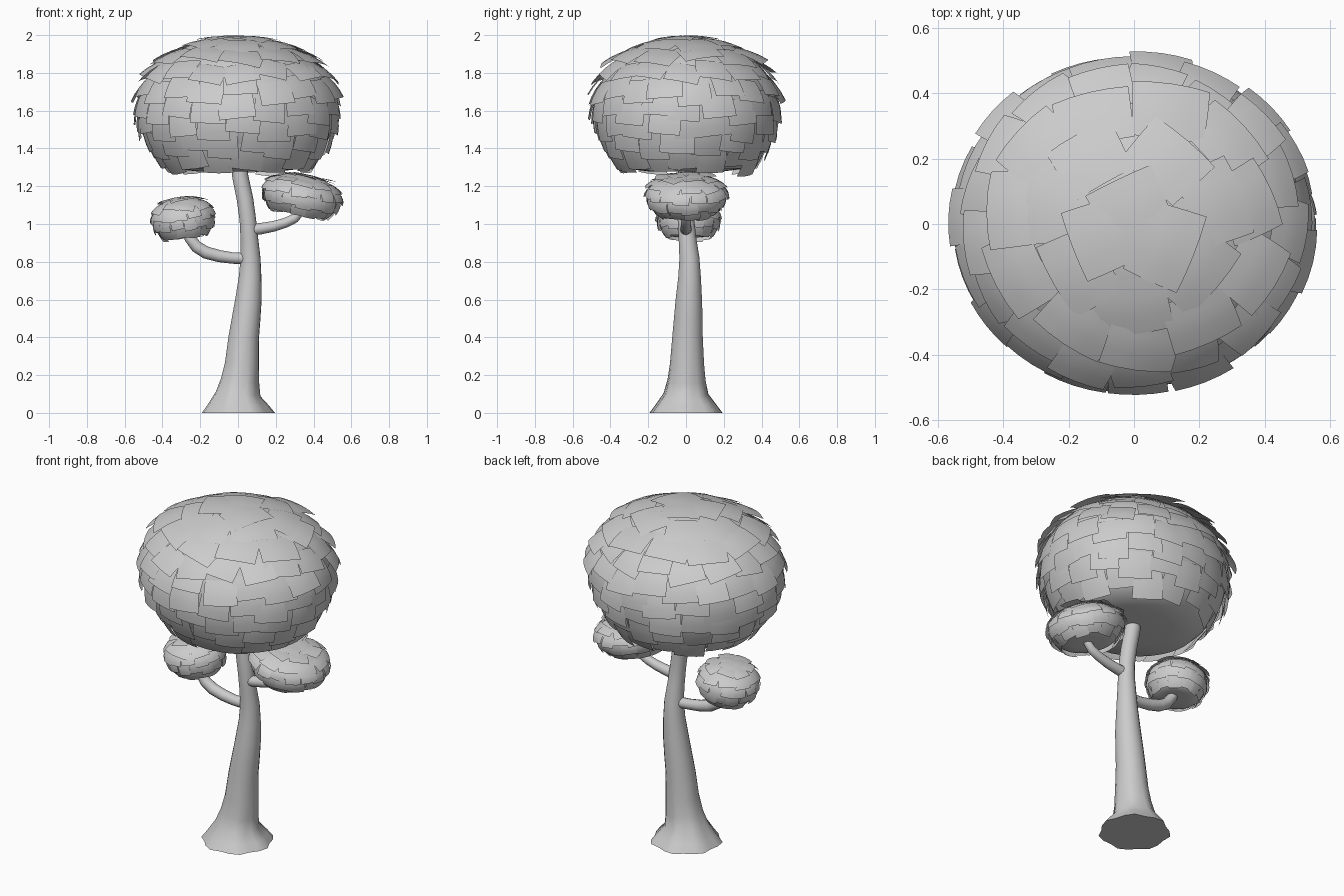
import bpy, bmesh, math, random
from mathutils import Vector, Matrix

if "Cube" in bpy.data.objects:
    bpy.data.objects.remove(bpy.data.objects["Cube"])

random.seed(4)


def finish(bm, name, angle=50):
    me = bpy.data.meshes.new(name)
    bm.to_mesh(me)
    bm.free()
    ob = bpy.data.objects.new(name, me)
    bpy.context.collection.objects.link(ob)
    bpy.ops.object.select_all(action='DESELECT')
    ob.select_set(True)
    bpy.context.view_layer.objects.active = ob
    bpy.ops.object.shade_smooth_by_angle(angle=math.radians(angle))
    return ob


def tube(name, path, sides, lobes=None):
    """Sweep a ring along (x, y, z, radius) points; lobes = amplitude per ring."""
    bm = bmesh.new()
    pts = [Vector(p[:3]) for p in path]
    rings = []
    for i, p in enumerate(pts):
        t = (pts[min(i + 1, len(pts) - 1)] - pts[max(i - 1, 0)]).normalized()
        if lobes and i == 0:
            t = Vector((0, 0, 1))
        b = Vector((0, 1, 0))
        n = b.cross(t).normalized()
        b = t.cross(n)
        amp = lobes[i] if lobes and i < len(lobes) else 0
        ring = []
        for k in range(sides):
            a = math.tau * k / sides
            r = path[i][3] * (1 + amp * math.cos(7 * a + 0.6))
            ring.append(bm.verts.new(p + n * r * math.cos(a) + b * r * math.sin(a)))
        rings.append(ring)
    for r0, r1 in zip(rings, rings[1:]):
        for k in range(sides):
            j = (k + 1) % sides
            bm.faces.new((r0[k], r0[j], r1[j], r1[k]))
    bm.faces.new(rings[0][::-1])
    bm.faces.new(rings[-1])
    return finish(bm, name)


def canopy(name, centre, radii, cut, tilt, rows, size, lift):
    """Dome core with a shallow underside, covered by rows of overlapping leaf cards."""
    place = Matrix.Translation(centre) @ Matrix.Rotation(math.radians(tilt), 4, 'Y')
    rad = Vector(radii)

    def dome(q):
        """Unit direction to dome surface: broad shoulders, narrower underside."""
        f = 1 + 0.10 * q.z
        return Vector((q.x * rad.x * f, q.y * rad.y * f, q.z * rad.z))

    def ring_at(lat, shrink=1.0, dz=0.0):
        return [bm.verts.new(dome(Vector((shrink * math.cos(lat) * math.cos(math.tau * k / sides),
                                          shrink * math.cos(lat) * math.sin(math.tau * k / sides),
                                          math.sin(lat) + dz)))) for k in range(sides)]

    # core
    bm = bmesh.new()
    sides, steps = 40, 14
    low = math.asin(cut / radii[2])
    rings = [ring_at(low, 0.6, -0.04)]
    rings += [ring_at(low + (math.pi / 2 - low) * i / steps) for i in range(steps)]
    for r0, r1 in zip(rings, rings[1:]):
        for k in range(sides):
            j = (k + 1) % sides
            bm.faces.new((r0[k], r0[j], r1[j], r1[k]))
    bm.faces.new(rings[0][::-1])
    top = bm.verts.new((0, 0, radii[2]))
    for k in range(sides):
        bm.faces.new((rings[-1][k], rings[-1][(k + 1) % sides], top))
    finish(bm, name + "_core").matrix_world = place

    # leaf cards, neighbours alternating high and low in each row
    bm = bmesh.new()
    w0, h0 = size
    for deg in rows:
        lat = math.radians(deg)
        grow = 1.0 if deg < 35 else 1.2
        around = math.tau * (radii[0] + radii[1]) / 2 * math.cos(lat)
        count = max(3, round(around / (w0 * grow * 0.88)))
        start = random.random() * math.tau
        for k in range(count):
            a = start + math.tau * (k + random.uniform(-0.1, 0.1)) / count
            la = lat + random.uniform(0.01, 0.06) * (1 if k % 2 else -1)
            c = Vector((rad.x * math.cos(a) * math.cos(la),
                        rad.y * math.sin(a) * math.cos(la), rad.z * math.sin(la)))
            n = Vector((c.x / rad.x ** 2, c.y / rad.y ** 2, c.z / rad.z ** 2)).normalized()
            u = Vector((-math.sin(a), math.cos(a), 0))
            v = n.cross(u).normalized()
            u = v.cross(n)
            spin = 0.12 if deg < 25 else 0.3
            roll = random.uniform(-spin, spin)
            u, v = u * math.cos(roll) + v * math.sin(roll), v * math.cos(roll) - u * math.sin(roll)
            w = w0 * grow * random.uniform(0.92, 1.08)
            out = lift * random.uniform(0.5, 1.2) * (0.4 if deg > 60 else 1.2 if deg > 15 else 1)
            grid = []
            for j in range(4):
                t = j / 3                       # 0 = free lower edge, 1 = tucked upper edge
                line = []
                for i in range(5):
                    p = c + u * w * (i / 4 - 0.5) * (1.06 - 0.12 * t) + v * h0 * grow * (t - 0.5)
                    q = Vector((p.x / rad.x, p.y / rad.y, p.z / rad.z)).normalized()
                    line.append(bm.verts.new(dome(q) + n * (out * (1 - t) + 0.12 * lift)))
                grid.append(line)
            for j in range(3):
                for i in range(4):
                    bm.faces.new((grid[j][i], grid[j][i + 1], grid[j + 1][i + 1], grid[j + 1][i]))
    finish(bm, name + "_leaves").matrix_world = place


# trunk with flared root
tube("trunk", [
    (-0.003, 0, 0, 0.190), (-0.003, 0, 0.04, 0.160), (-0.002, 0, 0.10, 0.117),
    (0.010, 0.003, 0.17, 0.101), (0.021, 0.005, 0.26, 0.091), (0.03, 0.008, 0.40, 0.081),
    (0.043, 0.012, 0.50, 0.076), (0.055, 0.015, 0.60, 0.070), (0.064, 0.019, 0.72, 0.060),
    (0.066, 0.018, 0.82, 0.053), (0.060, 0.008, 0.92, 0.047), (0.052, 0, 1.02, 0.044),
    (0.037, 0, 1.13, 0.044), (0.012, 0, 1.25, 0.043), (0, 0, 1.36, 0.040)],
    21, [0.055, 0.055, 0.045, 0.03, 0.01])

# branches
tube("left_branch", [
    (0.06, 0.015, 0.815, 0.030), (-0.03, 0.01, 0.82, 0.030), (-0.10, 0.01, 0.830, 0.032),
    (-0.17, 0.01, 0.849, 0.033), (-0.22, 0.01, 0.880, 0.032), (-0.255, 0.01, 0.925, 0.029),
    (-0.275, 0.015, 0.97, 0.025), (-0.285, 0.02, 1.02, 0.022)], 12)
tube("right_branch", [
    (0.05, 0, 0.968, 0.032), (0.12, 0, 0.975, 0.030), (0.19, 0, 0.988, 0.028),
    (0.25, 0, 1.006, 0.026), (0.30, 0, 1.03, 0.025), (0.335, 0, 1.07, 0.022),
    (0.345, 0, 1.13, 0.020)], 12)

# canopies
canopy("main_canopy", (0, 0, 1.575), (0.518, 0.477, 0.417), -0.28, 0,
       [-32, -19, -6, 6, 19, 33, 48, 64, 81], (0.18, 0.145), 0.036)
canopy("left_canopy", (-0.29, 0.015, 1.02), (0.161, 0.163, 0.123), -0.08, -7,
       [-32, -10, 12, 35, 58, 78], (0.074, 0.062), 0.016)
canopy("right_canopy", (0.338, 0.003, 1.143), (0.205, 0.207, 0.120), -0.08, 11,
       [-32, -10, 12, 35, 58, 78], (0.09, 0.066), 0.019)
